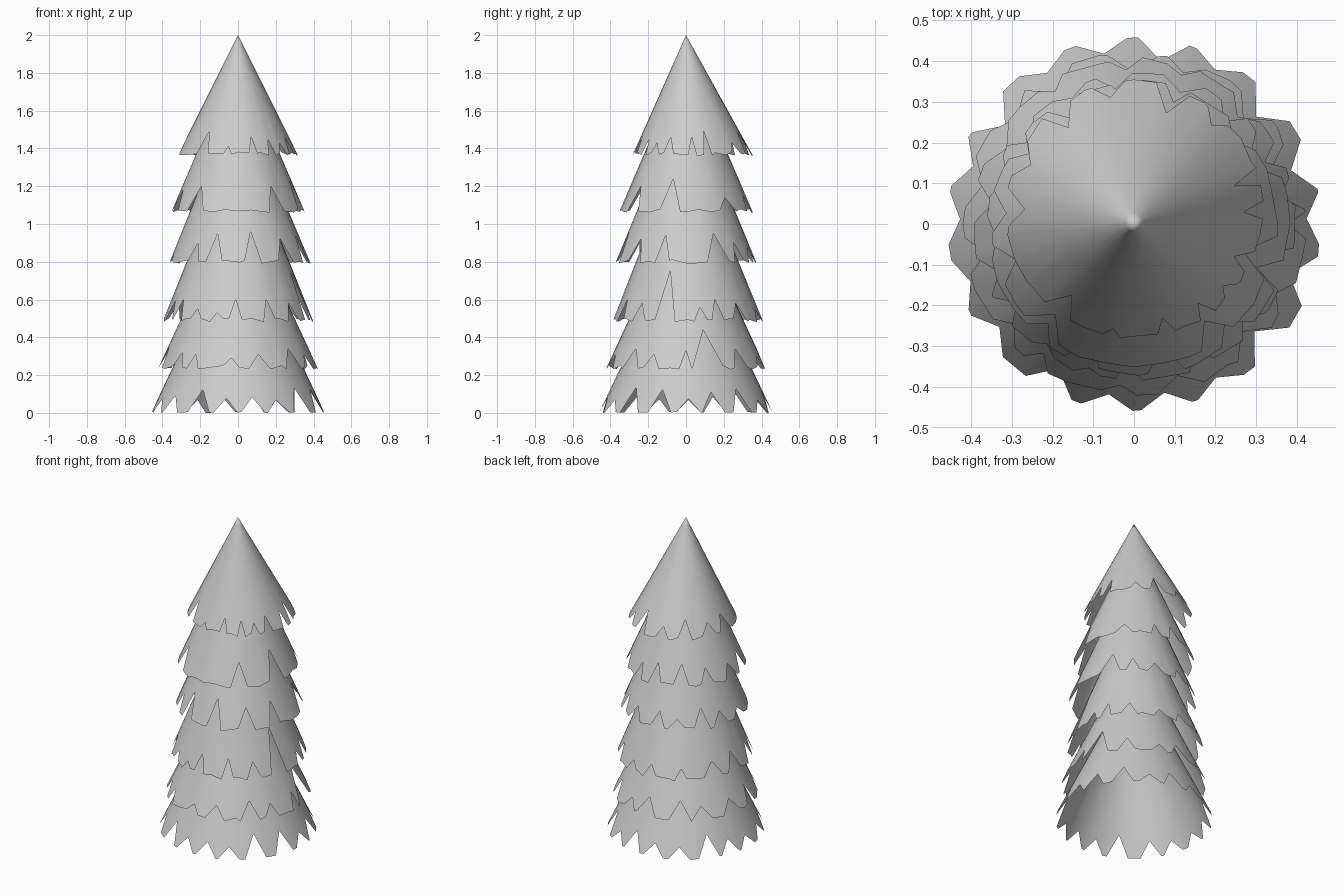
import bpy, bmesh, random
from math import cos, sin, radians

if "Cube" in bpy.data.objects:
    bpy.data.objects.remove(bpy.data.objects["Cube"])

random.seed(4)


def fill_notches(notches, base, step, lo, hi):
    """Continue the torn rim over the arc lo..hi (degrees)."""
    out = list(notches)
    a = lo
    while a < hi:
        out.append((a, base + random.uniform(0.06, 0.13), random.uniform(5, 9)))
        a += step * random.uniform(0.75, 1.25)
    return out


def tier(name, base, radius, apex, notches, centre=(0, 0), jitter=0.02):
    """Open cone of foliage; each notch is (angle, tip height, half width)."""
    # rim columns: plain ones plus three per notch
    cols = []
    for i in range(32):
        a = -180 + i * 11.25
        if all(abs((a - n[0] + 180) % 360 - 180) > n[2] + 2 for n in notches):
            cols.append((a, base + random.uniform(0, jitter)))
    for a, z, w in notches:
        cols.append((a, z))
        for s in (-w, w):
            b = a + s
            if all(n[0] == a or abs((b - n[0] + 180) % 360 - 180) > n[2] * 0.6 for n in notches):
                cols.append((b, base + random.uniform(0, jitter)))
    cols = sorted(((a + 180) % 360 - 180, z) for a, z in cols)

    bm = bmesh.new()

    def point(a, z):
        t = (apex - z) / (apex - base)
        return bm.verts.new((radius * t * cos(radians(a)) + centre[0] * t,
                             radius * t * sin(radians(a)) + centre[1] * t, z))

    tip = bm.verts.new((0, 0, apex))
    heights = [base + (apex - base) * k for k in (0.93, 0.7, 0.45)]
    rows = [[point(a, h) for a, _ in cols] for h in heights]
    rows.append([point(a, z) for a, z in cols])
    n = len(cols)
    for i in range(n):
        j = (i + 1) % n
        bm.faces.new((tip, rows[0][i], rows[0][j]))
        for up, low in zip(rows, rows[1:]):
            bm.faces.new((up[i], low[i], low[j], up[j]))
    me = bpy.data.meshes.new(name)
    bm.to_mesh(me)
    bm.free()
    for p in me.polygons:
        p.use_smooth = True
    ob = bpy.data.objects.new(name, me)
    bpy.context.collection.objects.link(ob)


# Bottom tier: closely spaced teeth all the way round
teeth = [(-180 + i * 20 + random.uniform(-3, 3), random.uniform(0.06, 0.14), 8)
         for i in range(18)]
tier("foliage_1", 0.0, 0.46, 0.97, teeth, jitter=0.006)

# Upper tiers: name, base height, radius, apex height, seen notches, rim centre
tiers = [
    ("foliage_2", 0.23, 0.425, 1.15,
     [(-140, .32, 6), (-125, .31, 5), (-95, .29, 6), (-74, .31, 8), (-45, .34, 8),
      (-26, .31, 6), (0, .33, 5), (16, .44, 12), (44, .34, 7)], (0, 0)),
    ("foliage_3", 0.48, 0.40, 1.48,
     [(-145, .6, 6), (-125, .55, 5), (-107, .53, 5), (-92, .6, 5), (-65, .6, 5),
      (-42, .58, 6), (-18, .75, 8), (10, .56, 5), (24, .6, 5), (45, .58, 7)], (0, .01)),
    ("foliage_4", 0.79, 0.375, 1.70,
     [(-132, .9, 6), (-112, .95, 7), (-79, .96, 7), (-48, .92, 8), (-20, .94, 6),
      (28, .95, 10), (50, .9, 6)], (.01, 0)),
    ("foliage_5", 1.06, 0.355, 1.89,
     [(-131, 1.2, 9), (-54, 1.2, 8), (-14, 1.24, 9), (40, 1.14, 9)], (0, 0)),
    ("foliage_top", 1.36, 0.32, 2.0,
     [(-127, 1.49, 7), (-100, 1.41, 4), (-75, 1.46, 4), (-55, 1.45, 4), (-40, 1.43, 4),
      (-24, 1.46, 5), (0, 1.46, 4), (15, 1.49, 4), (48, 1.43, 6)], (0, .035)),
]
for name, base, radius, apex, notches, centre in tiers:
    tier(name, base, radius, apex,
         fill_notches(notches, base, 24, 72, 205), centre)
